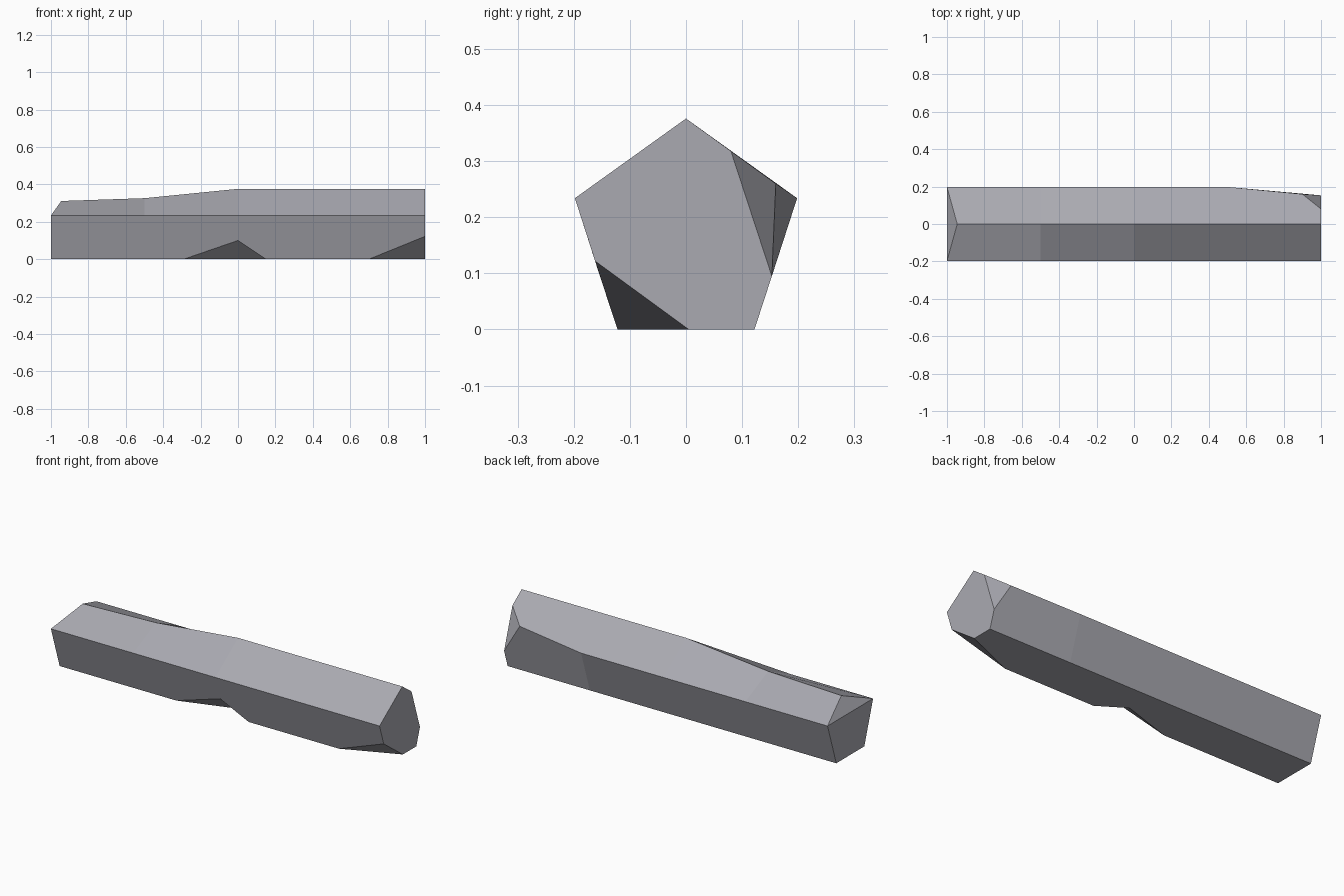
import bpy, bmesh

if "Cube" in bpy.data.objects:
    bpy.data.objects.remove(bpy.data.objects["Cube"])

W, H = 0.198, 0.234      # widest side edges of the pentagon section
B, T = 0.122, 0.376      # half width of the base, height of the ridge

# Named corner points of the chipped pentagonal beam
pts = {
    # front side edge
    "f0": (-1, -W, H), "f1": (-0.5, -W, H), "f2": (0, -W, H), "f3": (1, -W, H),
    # back side edge
    "k0": (-1, W, H), "k1": (-0.5, W, H), "k2": (0, W, H), "k3": (0.5, W, H),
    # worn ridge
    "r0": (-0.945, 0, 0.311), "r1": (-0.5, 0, 0.326), "r2": (0, 0, T), "r3": (1, 0, T),
    # base edges
    "b0": (-1, -B, 0), "b1": (0.7, -B, 0),
    "c0": (-1, B, 0), "c1": (0.5, B, 0), "c2": (1, B, 0),
    # notch in the front base edge
    "n0": (-0.29, -B, 0), "n1": (0, -0.155, 0.1), "n2": (0.15, -B, 0), "n3": (0.005, -0.028, 0),
    # chipped corners at the right end
    "g": (1, -0.162, 0.122), "h": (1, 0.005, 0),
    "p": (0.9, 0.16, 0.26), "q": (1, 0.153, 0.095), "s": (1, 0.08, 0.318),
}

faces = [
    "b0 n0 n3 n2 b1 h c2 c1 c0",            # base
    "f0 b0 n0 n1 n2 b1 g f3 f2 f1",         # lower front
    "n0 n1 n3", "n3 n1 n2",                 # notch
    "b1 g h",                               # lower corner chip
    "f0 f1 r1 r0", "f1 f2 r2 r1", "f2 f3 r3 r2",            # upper front
    "k1 k0 r0 r1", "k2 k1 r1 r2", "k2 r2 r3 s p k3",        # upper back
    "c0 c1 k3 k2 k1 k0", "c1 c2 q p k3",    # lower back
    "p s q",                                # upper corner chip
    "f3 g h c2 q s r3",                     # right end
    "f0 b0 c0 k0", "f0 k0 r0",              # left end and its bevel
]

bm = bmesh.new()
v = {name: bm.verts.new(co) for name, co in pts.items()}
for f in faces:
    bm.faces.new([v[n] for n in f.split()])
bmesh.ops.recalc_face_normals(bm, faces=bm.faces)
mesh = bpy.data.meshes.new("chipped_beam")
bm.to_mesh(mesh)
bm.free()

# Plain grey stone
mat = bpy.data.materials.new("stone grey")
mat.diffuse_color = (0.40, 0.40, 0.44, 1)
mat.use_nodes = True
mat.node_tree.nodes["Principled BSDF"].inputs["Base Color"].default_value = mat.diffuse_color
mesh.materials.append(mat)
beam = bpy.data.objects.new("chipped_beam", mesh)
bpy.context.collection.objects.link(beam)
